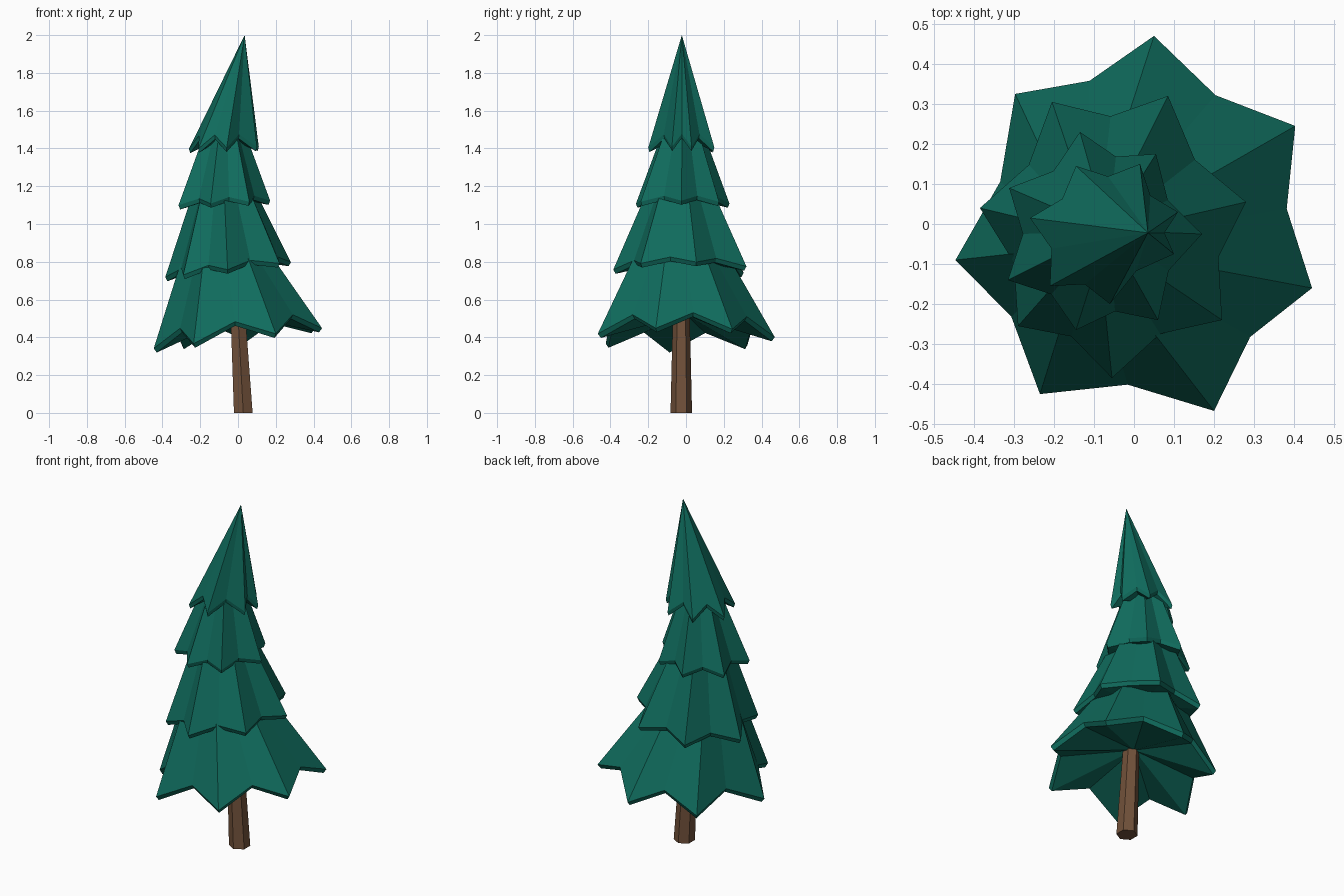
import bpy, bmesh, math
from mathutils import Vector

if "Cube" in bpy.data.objects:
    bpy.data.objects.remove(bpy.data.objects["Cube"])


def material(name, rgb):
    m = bpy.data.materials.new(name)
    m.diffuse_color = (*rgb, 1)
    m.use_nodes = True
    m.node_tree.nodes["Principled BSDF"].inputs["Base Color"].default_value = m.diffuse_color
    return m


green = material("pine green", (0.005, 0.15, 0.11))
brown = material("bark brown", (0.165, 0.082, 0.042))


def finish(bm, name, mat):
    bmesh.ops.recalc_face_normals(bm, faces=bm.faces)
    me = bpy.data.meshes.new(name)
    bm.to_mesh(me)
    bm.free()
    me.materials.append(mat)
    bpy.context.collection.objects.link(bpy.data.objects.new(name, me))


def skin(bm, a, b):
    n = len(a)
    for i in range(n):
        j = (i + 1) % n
        bm.faces.new((a[i], a[j], b[j], b[i]))


def tier(name, tips, centre, z_tip, z_notch, tilt, notch, under, top=None, scale=0.5, apex=None):
    """Star-shaped skirt: tips alternate with notches, thin lip, hollow underside."""
    bm = bmesh.new()
    c = Vector(centre)
    outline = []
    for i, t in enumerate(tips):
        p, q = Vector(t), Vector(tips[(i + 1) % len(tips)])
        m = c + ((p + q) / 2 - c) * notch
        outline += [(p, z_tip + tilt * p.x), (m, z_notch + tilt * m.x)]
    rim = [bm.verts.new((p.x, p.y, z)) for p, z in outline]
    lip = [bm.verts.new((*(c + (p - c) * 0.965), z - 0.022)) for p, z in outline]
    skin(bm, rim, lip)
    hub = bm.verts.new((c.x, c.y, under))
    n = len(rim)
    for i in range(n):
        bm.faces.new((lip[i], lip[(i + 1) % n], hub))
    if apex:
        tip = bm.verts.new(apex)
        for i in range(n):
            bm.faces.new((rim[i], rim[(i + 1) % n], tip))
    else:
        tc = Vector(top[:2])
        ring = [bm.verts.new((*(tc + (p - c) * scale), top[2])) for p, z in outline]
        skin(bm, rim, ring)
        bm.faces.new(ring)
    finish(bm, name, green)


# Foliage tiers, bottom to top
tier("bottom_branches",
     [(.05, .47), (.403, .245), (.445, -.16), (.2, -.467), (-.235, -.425), (-.446, -.09), (-.297, .325)],
     (0, 0), 0.395, 0.485, 0.12, 0.9, 0.52, top=(-.055, -.025, .82), scale=0.54)
tier("lower_middle_branches",
     [(.085, .32), (.28, .055), (.22, -.24), (-.055, -.385), (-.29, -.255), (-.385, .04), (-.205, .305)],
     (-.05, -.02), 0.765, 0.80, 0.12, 0.87, 0.82, top=(-.07, -.025, 1.16), scale=0.51)
tier("upper_middle_branches",
     [(-.135, .23), (.055, .175), (.17, -.025), (.06, -.24), (-.145, -.265), (-.315, -.14), (-.312, .09)],
     (-.075, -.025), 1.115, 1.145, 0.05, 0.85, 1.15, top=(-.07, -.02, 1.47), scale=0.46)
tier("top_branches",
     [(-.26, .015), (-.145, .145), (.015, .15), (.11, .03), (.1, -.075), (-.06, -.2), (-.21, -.155)],
     (-.065, -.02), 1.405, 1.475, 0.03, 0.83, 1.47, apex=(.035, -.022, 2.0))

# Leaning hexagonal trunk
bm = bmesh.new()
rings = []
for x, y, z, r in ((.028, -.025, 0, .057), (-.002, -.025, .55, .044)):
    rings.append([bm.verts.new((x + r * math.cos(math.radians(a + 30)), y + r * math.sin(math.radians(a + 30)), z))
                  for a in range(0, 360, 60)])
skin(bm, *rings)
for r in rings:
    bm.faces.new(r)
finish(bm, "trunk", brown)
